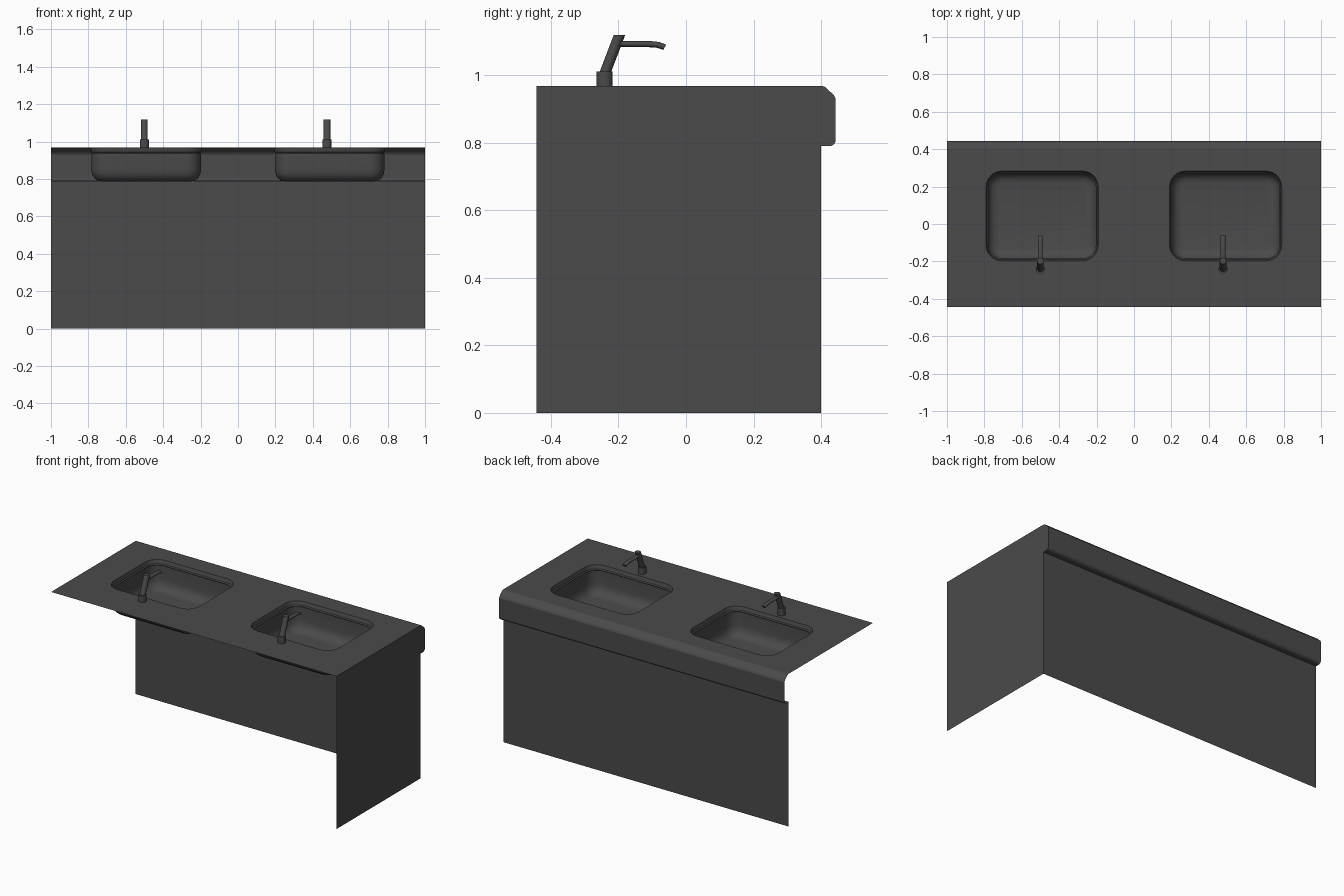
import bpy, bmesh, math
from mathutils import Vector

if "Cube" in bpy.data.objects:
    bpy.data.objects.remove(bpy.data.objects["Cube"])

TOP = 0.968
BACK = -0.443
# cross-section of the chamfered lip along +y, from the top down to the panel
LIP = [(0.403, TOP), (0.412, 0.964), (0.437, 0.941), (0.443, 0.93),
       (0.443, 0.805), (0.439, 0.796), (0.43, 0.79), (0.4, 0.79)]

DARK = bpy.data.materials.new("dark_grey")
DARK.diffuse_color = (0.069, 0.069, 0.069, 1)
DARK.use_nodes = True
DARK.node_tree.nodes["Principled BSDF"].inputs["Base Color"].default_value = DARK.diffuse_color


def finish(name, bm, smooth=None):
    mesh = bpy.data.meshes.new(name)
    bm.to_mesh(mesh)
    bm.free()
    mesh.materials.append(DARK)
    ob = bpy.data.objects.new(name, mesh)
    bpy.context.collection.objects.link(ob)
    if smooth:
        bpy.ops.object.select_all(action='DESELECT')
        bpy.context.view_layer.objects.active = ob
        ob.select_set(True)
        bpy.ops.object.shade_smooth_by_angle(angle=math.radians(smooth))
    return ob


def sheet(name, points):
    bm = bmesh.new()
    bm.faces.new([bm.verts.new(p) for p in points])
    return finish(name, bm)


def loft(name, rings, cap_start, cap_end, smooth):
    bm = bmesh.new()
    vs = [[bm.verts.new(p) for p in r] for r in rings]
    n = len(vs[0])
    for a, b in zip(vs, vs[1:]):
        for i in range(n):
            j = (i + 1) % n
            bm.faces.new((a[i], a[j], b[j], b[i]))
    if cap_start:
        bm.faces.new(vs[0][::-1])
    if cap_end:
        bm.faces.new(vs[-1])
    bmesh.ops.recalc_face_normals(bm, faces=bm.faces)
    if not cap_start:  # open bowl: normals face the inside
        bm.faces.ensure_lookup_table()
        bm.normal_update()
        if bm.faces[-1].normal.z < 0:
            bmesh.ops.reverse_faces(bm, faces=bm.faces)
    return finish(name, bm, smooth)


def rounded_rect(cx, cy, hx, hy, r, z, seg=8):
    pts = []
    for k, (sx, sy) in enumerate([(1, 1), (-1, 1), (-1, -1), (1, -1)]):
        for i in range(seg + 1):
            a = math.pi / 2 * (k + i / seg)
            pts.append(Vector((cx + sx * (hx - r) + r * math.cos(a),
                               cy + sy * (hy - r) + r * math.sin(a), z)))
    return pts


def ellipse(c, u, v, n=20):
    return [Vector(c) + Vector(u) * math.cos(2 * math.pi * i / n)
            + Vector(v) * math.sin(2 * math.pi * i / n) for i in range(n)]


BASINS = [-0.491, 0.49]
CY, HX, HY, R = 0.043, 0.3, 0.24, 0.085

# countertop sheet with two basin openings
bm = bmesh.new()
outline = [Vector((x, y, TOP)) for x, y in
           [(-1, BACK), (1, BACK), (1, LIP[0][0]), (-1, LIP[0][0])]]
edges = []
for loop in [outline] + [rounded_rect(c, CY, HX, HY, R, TOP) for c in BASINS]:
    vs = [bm.verts.new(p) for p in loop]
    edges += [bm.edges.new((vs[i], vs[(i + 1) % len(vs)])) for i in range(len(vs))]
bmesh.ops.triangle_fill(bm, edges=edges, use_beauty=True, normal=(0, 0, 1))
finish("countertop", bm)

# lip along the +y edge
bm = bmesh.new()
rows = [[bm.verts.new((x, y, z)) for x in (-1, 1)] for y, z in LIP]
for a, b in zip(rows, rows[1:]):
    bm.faces.new((a[0], a[1], b[1], b[0]))
bmesh.ops.reverse_faces(bm, faces=[f for f in bm.faces if f.normal.y < 0])
finish("counter_lip", bm)

# long panel under the lip and the single end panel
sheet("long_panel", [(1, 0.4, 0), (-1, 0.4, 0), (-1, 0.4, 0.79), (1, 0.4, 0.79)])
sheet("end_panel", [(1, BACK, 0), (1, 0.4, 0)]
      + [(1, y, z) for y, z in LIP[::-1]] + [(1, BACK, TOP)])

# inset from the opening and height, going down the basin wall
WALL = [(0, TOP), (0.003, 0.958), (0.006, 0.945), (0.013, 0.94), (0.007, 0.935), (0.007, 0.85),
        (0.011, 0.826), (0.022, 0.805), (0.04, 0.791), (0.065, 0.786)]
for side, c in zip(("left", "right"), BASINS):
    loft(side + "_basin", [rounded_rect(c, CY, HX - i, HY - i, R - i, z) for i, z in WALL],
         False, True, 40)

# taps: upright collar, slanted stem, flattened drooping spout
SPOUT = [(-0.205, 1.092, 0), (-0.1, 1.091, 0), (-0.082, 1.089, 12), (-0.063, 1.082, 30)]
for side, x in zip(("left", "right"), (-0.501, 0.476)):
    loft(side + "_tap_collar", [ellipse((x, -0.241, z), (0.024, 0, 0), (0, 0.024, 0))
                                for z in (TOP, 1.01)], True, True, 40)
    loft(side + "_tap_stem", [ellipse((x, y, z), (0.018, 0, 0), (0, 0.017, 0))
                              for y, z in ((-0.239, 1.008), (-0.197, 1.118))], True, True, 40)
    rings = []
    for y, z, deg in SPOUT:
        a = math.radians(deg)
        rings.append(ellipse((x, y, z), (-0.013, 0, 0),
                             (0, 0.009 * math.sin(a), 0.009 * math.cos(a)), 16))
    loft(side + "_tap_spout", rings, True, True, 45)
